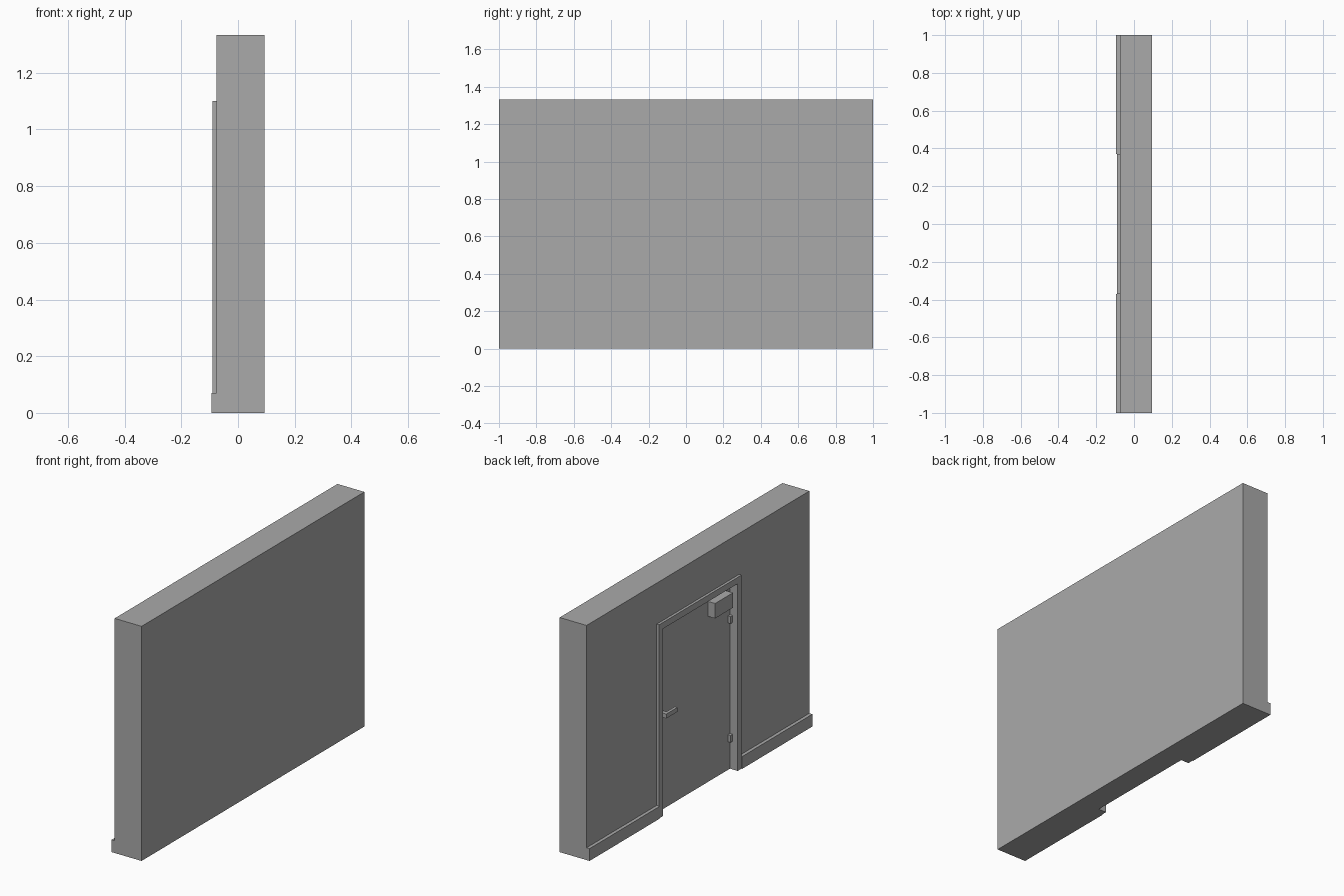
import bpy
import bmesh

old = bpy.data.objects.get("Cube")
if old:
    bpy.data.objects.remove(old, do_unlink=True)

grey = bpy.data.materials.new("plain grey")
grey.use_nodes = True
grey.diffuse_color = (0.4, 0.4, 0.4, 1)
grey.node_tree.nodes["Principled BSDF"].inputs["Base Color"].default_value = (0.4, 0.4, 0.4, 1)


def prism(name, x0, x1, outline):
    """Extrude a closed (y, z) outline along x from x0 to x1."""
    bm = bmesh.new()
    face = bm.faces.new([bm.verts.new((x0, y, z)) for y, z in outline])
    grown = bmesh.ops.extrude_face_region(bm, geom=[face])["geom"]
    moved = [v for v in grown if isinstance(v, bmesh.types.BMVert)]
    bmesh.ops.translate(bm, verts=moved, vec=(x1 - x0, 0, 0))
    bmesh.ops.recalc_face_normals(bm, faces=bm.faces)
    mesh = bpy.data.meshes.new(name)
    bm.to_mesh(mesh)
    bm.free()
    mesh.materials.append(grey)
    obj = bpy.data.objects.new(name, mesh)
    bpy.context.collection.objects.link(obj)
    return obj


def box(name, x0, x1, y0, y1, z0, z1):
    return prism(name, x0, x1, [(y0, z0), (y1, z0), (y1, z1), (y0, z1)])


WALL_FACE, WALL_BACK = -0.075, 0.094
DOOR_FACE = -0.041
OUT, IN = 0.37, 0.336          # half widths of the door frame
TOP_OUT, TOP_IN = 1.10, 1.064  # heights of the door frame
HEIGHT = 1.333

# Wall with a recess for the doorway
wall = box("wall", WALL_FACE, WALL_BACK, -1, 1, 0, HEIGHT)
cutter = box("doorway_cutter", -0.2, -0.02, -0.355, 0.355, -0.1, 1.08)
cutter.hide_render = True
cut = wall.modifiers.new("doorway", "BOOLEAN")
cut.object = cutter
cut.operation = "DIFFERENCE"
cut.solver = "EXACT"
bpy.context.view_layer.objects.active = wall
wall.select_set(True)
bpy.ops.object.modifier_apply(modifier=cut.name)
bpy.data.objects.remove(cutter, do_unlink=True)

# Door frame, an upside-down U that also lines the recess
prism("door_frame", -0.09, -0.02, [
    (-OUT, 0), (-OUT, TOP_OUT), (OUT, TOP_OUT), (OUT, 0),
    (IN, 0), (IN, TOP_IN), (-IN, TOP_IN), (-IN, 0)])

# Door leaf
box("door", DOOR_FACE, -0.02, -IN, IN, 0, TOP_IN)

# Baseboards on both sides of the door
for side, y0, y1 in (("left", OUT, 1), ("right", -1, -OUT)):
    box("baseboard_" + side, -0.094, WALL_FACE, y0, y1, 0, 0.07)

# Hinges
for place, z in (("lower", 0.18), ("upper", 0.855)):
    box("hinge_" + place, -0.058, DOOR_FACE, -IN, -0.317, z - 0.02, z + 0.02)

# Door closer box
box("door_closer", -0.085, DOOR_FACE, -0.30, -0.14, 0.94, 1.025)

# Lever handle and its stem
box("handle_lever", -0.086, -0.07, 0.20, 0.30, 0.54, 0.565)
box("handle_stem", -0.07, DOOR_FACE, 0.275, 0.30, 0.54, 0.565)
